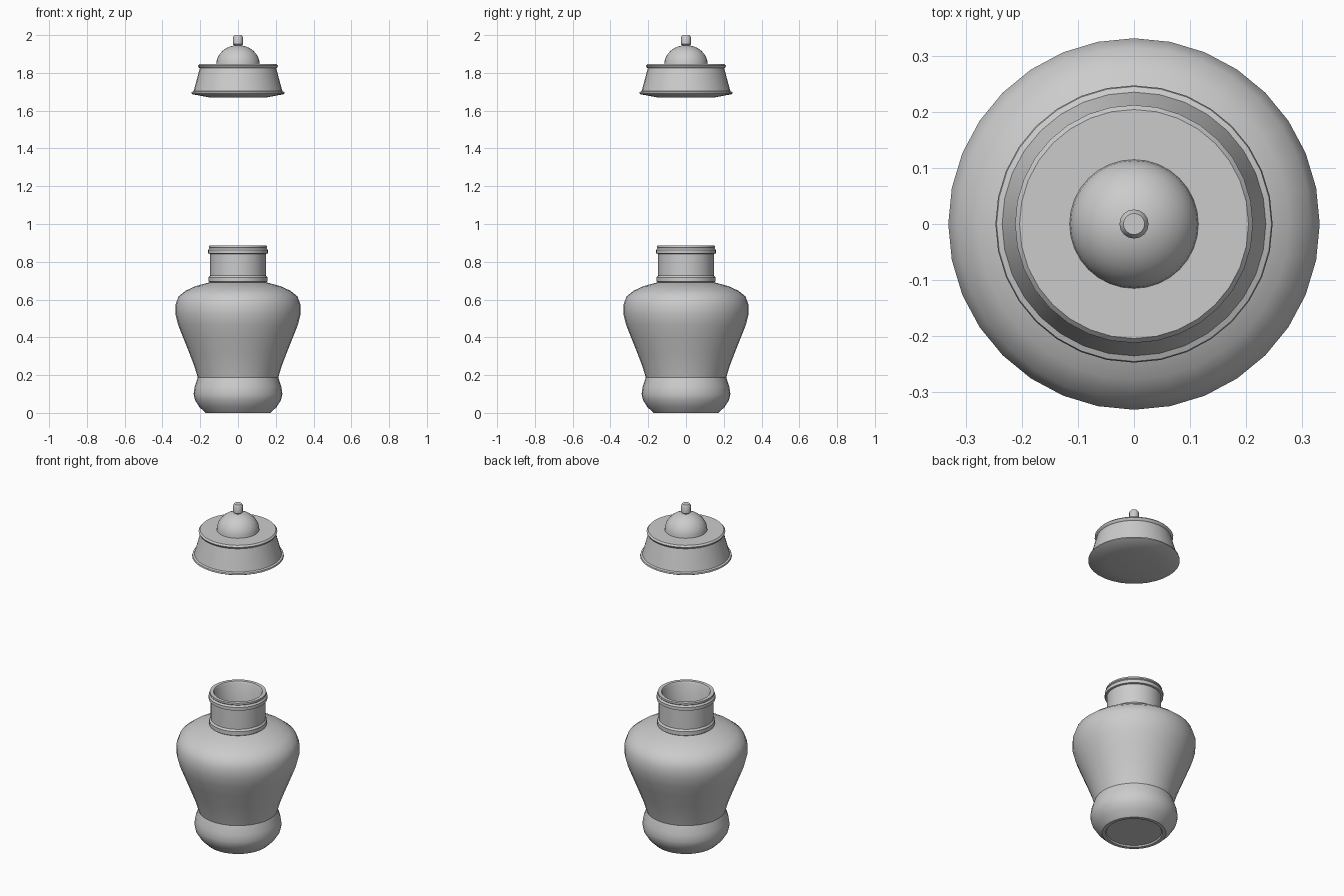
import bpy, bmesh
from math import cos, sin, pi, radians

SIDES = 32


def lathe(name, profile, sides=SIDES, angle=35):
    """Revolve an (r, z) profile about z; points with r = 0 become poles."""
    bm = bmesh.new()
    rings = []
    for r, z in profile:
        if r == 0:
            rings.append([bm.verts.new((0, 0, z))] * sides)
        else:
            rings.append([bm.verts.new((r * cos(2 * pi * i / sides), r * sin(2 * pi * i / sides), z))
                          for i in range(sides)])
    for a, b in zip(rings, rings[1:]):
        for i in range(sides):
            j = (i + 1) % sides
            corners = list(dict.fromkeys((a[i], a[j], b[j], b[i])))
            bm.faces.new(corners)
    bmesh.ops.recalc_face_normals(bm, faces=bm.faces)
    mesh = bpy.data.meshes.new(name)
    bm.to_mesh(mesh)
    bm.free()
    obj = bpy.data.objects.new(name, mesh)
    bpy.context.collection.objects.link(obj)
    bpy.ops.object.select_all(action='DESELECT')
    bpy.context.view_layer.objects.active = obj
    obj.select_set(True)
    bpy.ops.object.shade_smooth_by_angle(angle=radians(angle))
    return obj


# Jar: recessed base, bulging foot, shoulders, ringed neck, then the hollow inside
foot = [(0, 0.008), (0.148, 0.008), (0.153, 0), (0.172, 0), (0.205, 0.032), (0.228, 0.068),
        (0.235, 0.1), (0.229, 0.14), (0.213, 0.187)]
body = [(0.232, 0.25), (0.257, 0.315), (0.291, 0.4), (0.316, 0.463), (0.331, 0.52), (0.331, 0.573),
        (0.315, 0.617), (0.277, 0.647), (0.225, 0.671), (0.17, 0.686), (0.15, 0.691)]
neck = [(0.155, 0.695), (0.155, 0.718), (0.147, 0.728), (0.147, 0.842),
        (0.158, 0.844), (0.158, 0.863), (0.15, 0.872), (0.153, 0.876), (0.152, 0.885)]
inside = [(0.132, 0.885), (0.126, 0.875), (0.126, 0.68), (0.2, 0.65), (0.28, 0.605), (0.305, 0.55),
          (0.27, 0.4), (0.19, 0.19), (0.205, 0.1), (0.15, 0.03), (0, 0.03)]
lathe("jar", foot + body + neck + inside)

# Lid: shallow conical underside, flared skirt, raised rim and flat top
lathe("lid", [(0, 1.669), (0.146, 1.669), (0.241, 1.687), (0.247, 1.691), (0.245, 1.699),
              (0.235, 1.703), (0.202, 1.825), (0.208, 1.829), (0.212, 1.838),
              (0.204, 1.847), (0.19, 1.847), (0, 1.847)])

# Dome on the lid
dome = [(0.115 * cos(t * pi / 16), 1.845 + 0.102 * sin(t * pi / 16)) for t in range(8)]
lathe("lid_dome", dome + [(0, 1.947)])

# Knob
lathe("lid_knob", [(0, 1.935), (0.02, 1.935), (0.02, 1.946), (0.026, 1.952), (0.026, 1.99),
                   (0.019, 2.0), (0, 2.0)], sides=16)
